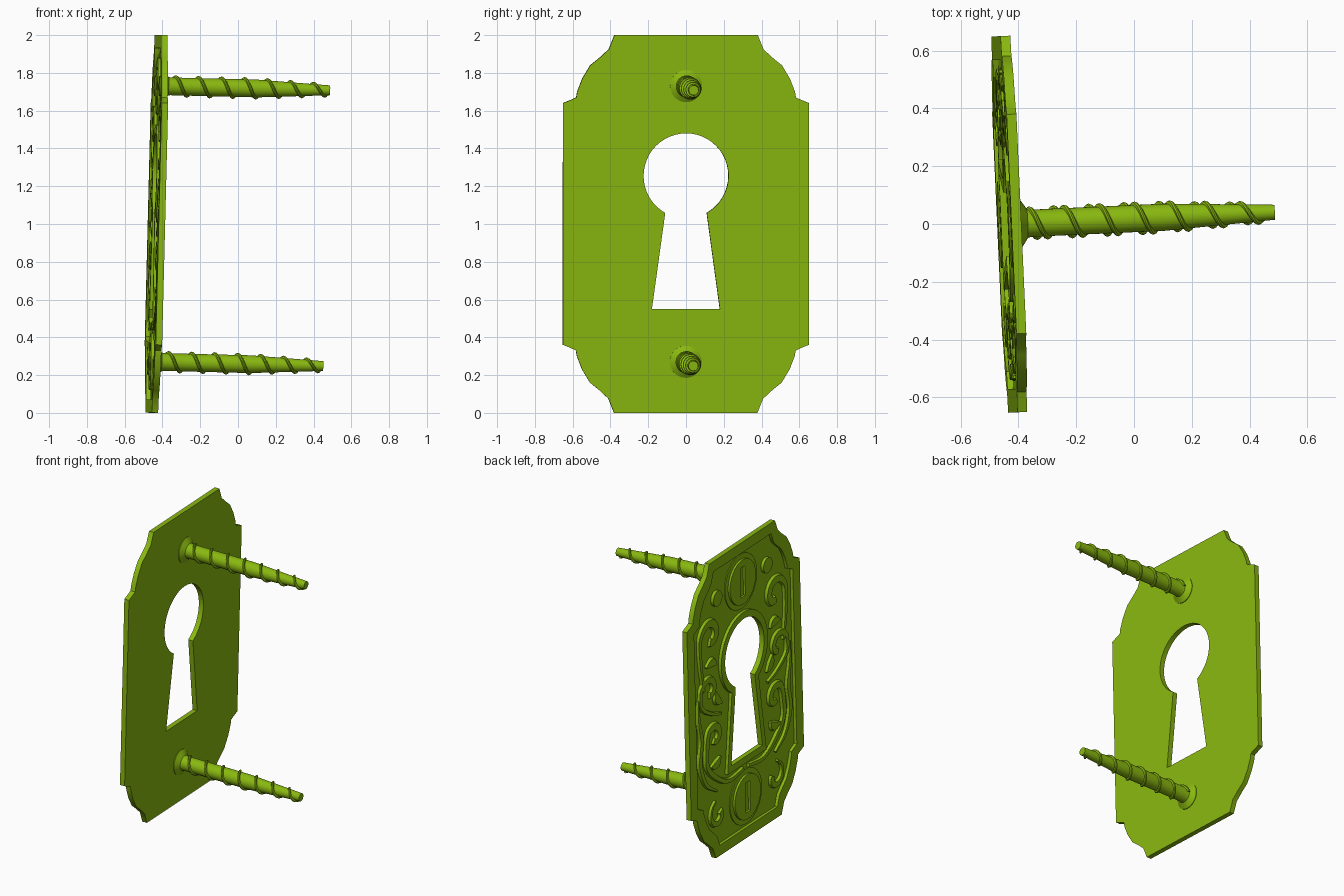
import bpy, bmesh, math
from mathutils import Matrix, Vector

if "Cube" in bpy.data.objects:
    bpy.data.objects.remove(bpy.data.objects["Cube"])

# Local frame: origin at the centre of the plate's back, -x is the decorated side
POSE = (Matrix.Translation((-0.415, 0, 1)) @ Matrix.Rotation(0.045, 4, 'Z')
        @ Matrix.Rotation(0.025, 4, 'Y'))
MAT = bpy.data.materials.new("green")
MAT.diffuse_color = (0.25, 0.48, 0.005, 1)
MAT.use_nodes = True
MAT.node_tree.nodes["Principled BSDF"].inputs["Base Color"].default_value = MAT.diffuse_color
FIELD, FACE = -0.014, -0.034


def finish(name, bm, smooth=False):
    bmesh.ops.recalc_face_normals(bm, faces=bm.faces)
    bm.transform(POSE)
    me = bpy.data.meshes.new(name)
    bm.to_mesh(me)
    bm.free()
    me.materials.append(MAT)
    ob = bpy.data.objects.new(name, me)
    bpy.context.collection.objects.link(ob)
    if smooth:
        bpy.ops.object.select_all(action='DESELECT')
        ob.select_set(True)
        bpy.context.view_layer.objects.active = ob
        bpy.ops.object.shade_smooth_by_angle(angle=math.radians(40))
    return ob


def slab(name, loops, x0, x1):
    """Flat plate from an outer loop and optional hole loops, thickened along x."""
    bm = bmesh.new()
    for loop in loops:
        vs = [bm.verts.new((x0, y, z)) for y, z in loop]
        for i, v in enumerate(vs):
            bm.edges.new((v, vs[(i + 1) % len(vs)]))
    bmesh.ops.triangle_fill(bm, edges=bm.edges[:], use_beauty=True)
    ext = bmesh.ops.extrude_face_region(bm, geom=bm.faces[:], use_keep_orig=True)
    bmesh.ops.translate(bm, vec=(x1 - x0, 0, 0),
                        verts=[g for g in ext['geom'] if isinstance(g, bmesh.types.BMVert)])
    return finish(name, bm, True)


def skin(name, rings, smooth=True):
    """Closed body through successive rings of points, capped at both ends."""
    bm = bmesh.new()
    rs = [[bm.verts.new(p) for p in r] for r in rings]
    n = len(rs[0])
    for a, b in zip(rs, rs[1:]):
        for i in range(n):
            bm.faces.new((a[i], a[(i + 1) % n], b[(i + 1) % n], b[i]))
    bm.faces.new(rs[0])
    bm.faces.new(rs[-1])
    return finish(name, bm, smooth)


def circle(cy, cz, r, n=40):
    return [(cy + r * math.cos(i * math.tau / n), cz + r * math.sin(i * math.tau / n))
            for i in range(n)]


def keyhole(d):
    r, half = 0.225 + d, 0.11 + d
    a = math.asin(half / r)
    arc = [-math.pi / 2 + a + (math.tau - 2 * a) * i / 40 for i in range(41)]
    return ([(r * math.cos(t), 0.255 + r * math.sin(t)) for t in arc]
            + [(-0.18 - d, -0.45 - d), (0.18 + d, -0.45 - d)])


def smooth_path(pts, steps=8):
    """Catmull-Rom through a few points."""
    p = [Vector(q) for q in pts]
    p = [2 * p[0] - p[1]] + p + [2 * p[-1] - p[-2]]
    out = []
    for a, b, c, d in zip(p, p[1:], p[2:], p[3:]):
        for k in range(steps):
            t = k / steps
            out.append(0.5 * (2 * b + (c - a) * t + (2 * a - 5 * b + 4 * c - d) * t * t
                              + (3 * b - a - 3 * c + d) * t ** 3))
    return out + [p[-2]]


def ribbon(name, pts, w0, w1, swell=0.0, side=1):
    """Raised scroll lying on the field, width running from w0 to w1."""
    path = smooth_path(pts)
    rings = []
    for i, p in enumerate(path):
        t = i / (len(path) - 1)
        tan = (path[min(i + 1, len(path) - 1)] - path[max(i - 1, 0)]).normalized()
        nrm = Vector((-tan.y, tan.x))
        w = w0 + (w1 - w0) * t + swell * math.sin(math.pi * t)
        rings.append([(x, side * (p.x + nrm.x * w * s), p.y + nrm.y * w * s)
                      for s, x in ((-1, FIELD), (-.75, FACE + .003),
                                   (.75, FACE + .003), (1, FIELD))])
    return skin(name, rings, False)


def spiral(c, r0, r1, a0, turn, n=9):
    return [(c[0] + (r0 + (r1 - r0) * i / n) * math.cos(a0 + turn * i / n),
             c[1] + (r0 + (r1 - r0) * i / n) * math.sin(a0 + turn * i / n))
            for i in range(n + 1)]


# Plate with stepped corners
corner = [(0.652, 0.64), (0.61, 0.657), (0.582, 0.67), (0.577, 0.70), (0.55, 0.77),
          (0.508, 0.84), (0.455, 0.883), (0.41, 0.925), (0.38, 1.0)]
right = [(y, -z) for y, z in reversed(corner)] + corner
outline = right + [(-y, z) for y, z in reversed(right)]
inner = [(y * 0.875, z * 0.93) for y, z in outline]
slab("plate", [outline, keyhole(0)], 0, FIELD)
slab("plate_rim", [outline, inner], FIELD, FACE)
slab("keyhole_rim", [keyhole(0.045), keyhole(0)], FIELD, FACE)

# Scrollwork, mirrored left and right
for side, tag in ((1, "left"), (-1, "right")):
    slab(f"dot_{tag}", [circle(0.29 * side, 0.73, 0.052, 20)], FIELD, FACE)
    ribbon(f"upper_scroll_{tag}",
           [(0.46, 0.16), (0.49, 0.34)] + spiral((0.375, 0.5), 0.12, 0.035, 0, 4.9),
           0.012, 0.03, 0.012, side)
    ribbon(f"middle_scroll_{tag}",
           [(0.27, -0.06), (0.38, -0.02), (0.49, 0.06)]
           + spiral((0.40, 0.14), 0.10, 0.03, 0.2, 4.4),
           0.01, 0.024, 0.01, side)
    ribbon(f"lower_stem_{tag}",
           [(0.03, -0.53), (0.20, -0.545), (0.34, -0.47), (0.44, -0.36), (0.44, -0.22)]
           + spiral((0.35, -0.19), 0.085, 0.025, 0.6, 4.6),
           0.014, 0.022, 0.012, side)
    ribbon(f"outer_stem_{tag}",
           [(0.34, -0.56), (0.46, -0.47), (0.52, -0.32), (0.50, -0.16), (0.525, -0.02), (0.53, 0.12)],
           0.008, 0.006, 0.016, side)
    ribbon(f"lower_curl_{tag}", spiral((0.33, -0.72), 0.10, 0.03, 1.3, -4.8),
           0.008, 0.026, 0.006, side)
    for k, leaf in enumerate([[(0.29, -0.34), (0.33, -0.38), (0.40, -0.38)],
                              [(0.26, 0.01), (0.31, 0.05), (0.33, 0.11)],
                              [(0.31, 0.29), (0.36, 0.32), (0.43, 0.31)]]):
        ribbon(f"leaf_{k}_{tag}", leaf, 0.005, 0.005, 0.03, side)

# Screws: slotted head, countersunk neck, tapered shank and helical thread
LENGTH = 0.885


def shank_r(x):
    return 0.047 if x < 0.5 else 0.047 - 0.021 * (x - 0.5) / (LENGTH - 0.5)


for z, tag in ((0.73, "upper"), (-0.73, "lower")):
    slot = [(-0.025, z - 0.1), (0.025, z - 0.1), (0.025, z + 0.1), (-0.025, z + 0.1)]
    slab(f"{tag}_screw_seat", [circle(0, z, 0.185)], FIELD, FIELD - 0.006)
    slab(f"{tag}_screw_head", [circle(0, z, 0.15), slot], FIELD - 0.006, FACE)
    profile = [(-0.005, 0.085), (0.004, 0.085), (0.028, 0.05)] + \
              [(x, shank_r(x)) for x in (0.04, 0.25, 0.5, 0.7, LENGTH)]
    skin(f"{tag}_screw_shank",
         [[(x, y, zz) for y, zz in circle(0, z, r, 28)] for x, r in profile])
    rings, steps, turns = [], 24, 6.8
    for i in range(int(turns * steps) + 1):
        a, x = i * math.tau / steps, 0.035 + 0.122 * i / steps
        r = shank_r(x)
        rings.append([(x + dx, (r + dr) * math.cos(a), z + (r + dr) * math.sin(a))
                      for dx, dr in ((-0.011, -0.004), (-0.006, 0.009), (0, 0.012),
                                     (0.006, 0.009), (0.011, -0.004))])
    skin(f"{tag}_screw_thread", rings)
